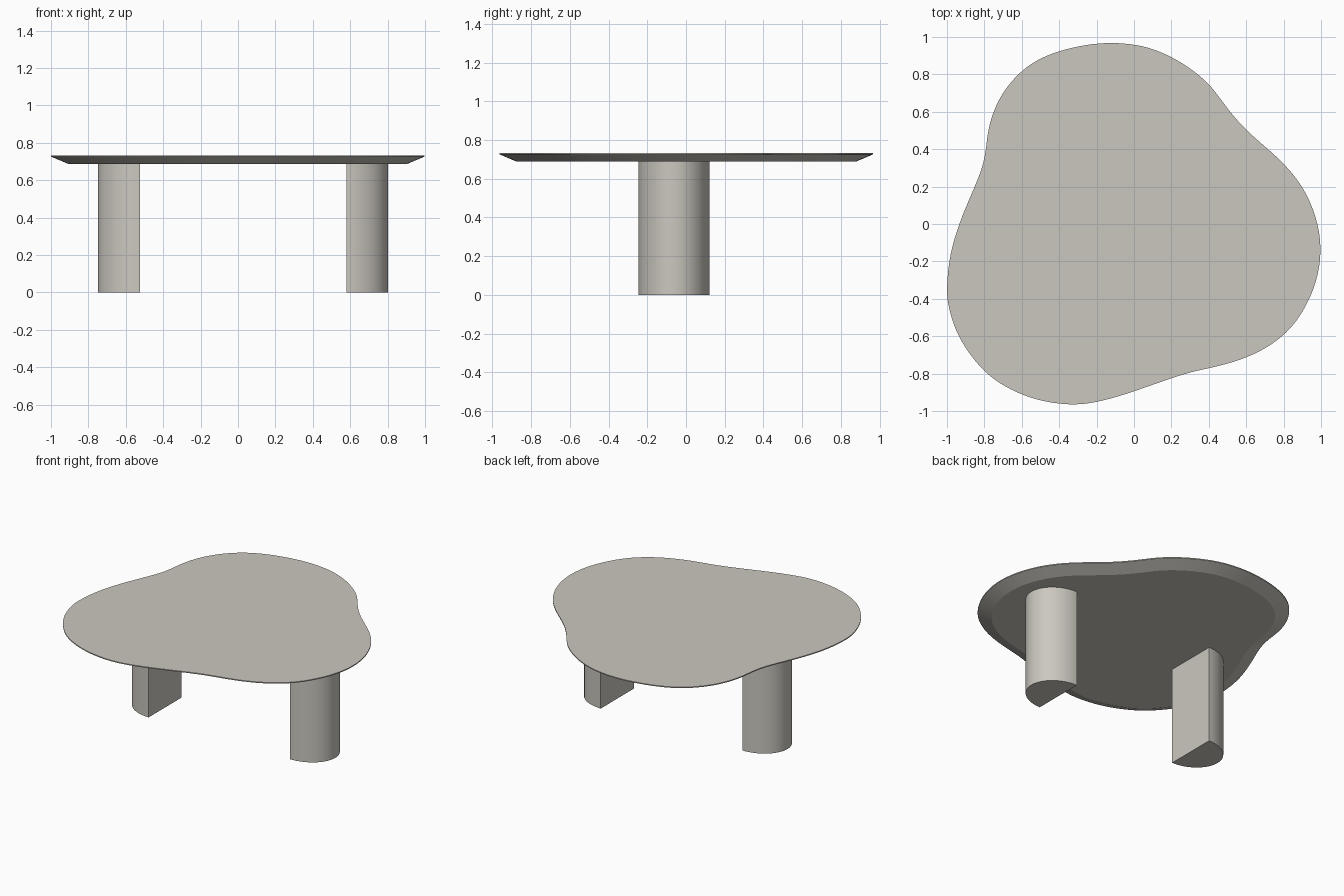
import bpy, bmesh, math
from mathutils import Vector

if "Cube" in bpy.data.objects:
    bpy.data.objects.remove(bpy.data.objects["Cube"])

stone = bpy.data.materials.new("warm grey")
stone.diffuse_color = (0.60, 0.575, 0.525, 1)
stone.use_nodes = True
stone.node_tree.nodes["Principled BSDF"].inputs["Base Color"].default_value = stone.diffuse_color


def loft(name, rings, angle):
    """Solid through stacked rings of equal point count, capped at both ends."""
    bm = bmesh.new()
    loops = [[bm.verts.new(p) for p in ring] for ring in rings]
    n = len(loops[0])
    for a, b in zip(loops, loops[1:]):
        for i in range(n):
            j = (i + 1) % n
            bm.faces.new((a[i], a[j], b[j], b[i]))
    bm.faces.new(loops[0][::-1])
    bm.faces.new(loops[-1])
    bmesh.ops.recalc_face_normals(bm, faces=bm.faces)
    mesh = bpy.data.meshes.new(name)
    bm.to_mesh(mesh)
    bm.free()
    mesh.materials.append(stone)
    obj = bpy.data.objects.new(name, mesh)
    bpy.context.collection.objects.link(obj)
    bpy.ops.object.select_all(action='DESELECT')
    obj.select_set(True)
    bpy.context.view_layer.objects.active = obj
    bpy.ops.object.shade_smooth_by_angle(angle=math.radians(angle))
    return obj


def smooth_loop(points, steps=6, passes=8):
    """Closed Catmull-Rom spline, lightly relaxed."""
    pts = [Vector(p) for p in points]
    n, out = len(pts), []
    for i in range(n):
        a, b, c, d = (pts[(i + k) % n] for k in (-1, 0, 1, 2))
        for s in range(steps):
            t = s / steps
            out.append(0.5 * (2 * b + (c - a) * t + (2 * a - 5 * b + 4 * c - d) * t ** 2
                              + (3 * b - a - 3 * c + d) * t ** 3))
    for _ in range(passes):
        out = [0.5 * p + 0.25 * (out[i - 1] + out[(i + 1) % len(out)]) for i, p in enumerate(out)]
    return out


def inset(loop, dist):
    """Move a clockwise loop inward along its normals."""
    n, out = len(loop), []
    for i, p in enumerate(loop):
        t = (loop[(i + 1) % n] - loop[i - 1]).normalized()
        out.append(p + Vector((t.y, -t.x)) * dist)
    return out


def at(loop, z):
    return [(p.x, p.y, z) for p in loop]


# Tabletop: free-form outline, thin rim, undercut bevel
outline = smooth_loop([
    (-.12, .97), (.08, .945), (.26, .86), (.40, .75), (.49, .63), (.60, .50), (.78, .345),
    (.90, .20), (.975, .03), (1.0, -.15), (.965, -.34), (.87, -.52), (.75, -.635),
    (.60, -.715), (.43, -.765), (.27, -.80), (0, -.895), (-.17, -.945), (-.32, -.967),
    (-.50, -.945), (-.66, -.885), (-.80, -.79), (-.93, -.62), (-.99, -.45), (-1.0, -.33),
    (-.98, -.15), (-.92, .04), (-.83, .25), (-.795, .37), (-.775, .53), (-.71, .69),
    (-.60, .82), (-.47, .90), (-.30, .95)])
TOP, UNDER = 0.733, 0.688
loft("tabletop", [at(inset(outline, 0.09), UNDER), at(outline, TOP - 0.007), at(outline, TOP)], 15)

# Legs: half-ellipse columns, flat side facing inward
for name, x, side in (("left_leg", -0.524, -1), ("right_leg", 0.579, 1)):
    arc = [math.pi * (i / 40 - 0.5) for i in range(41)]
    ring = [Vector((x + side * 0.224 * math.cos(a), -0.062 + 0.184 * math.sin(a))) for a in arc]
    loft(name, [at(ring, 0), at(ring, UNDER)], 30)
